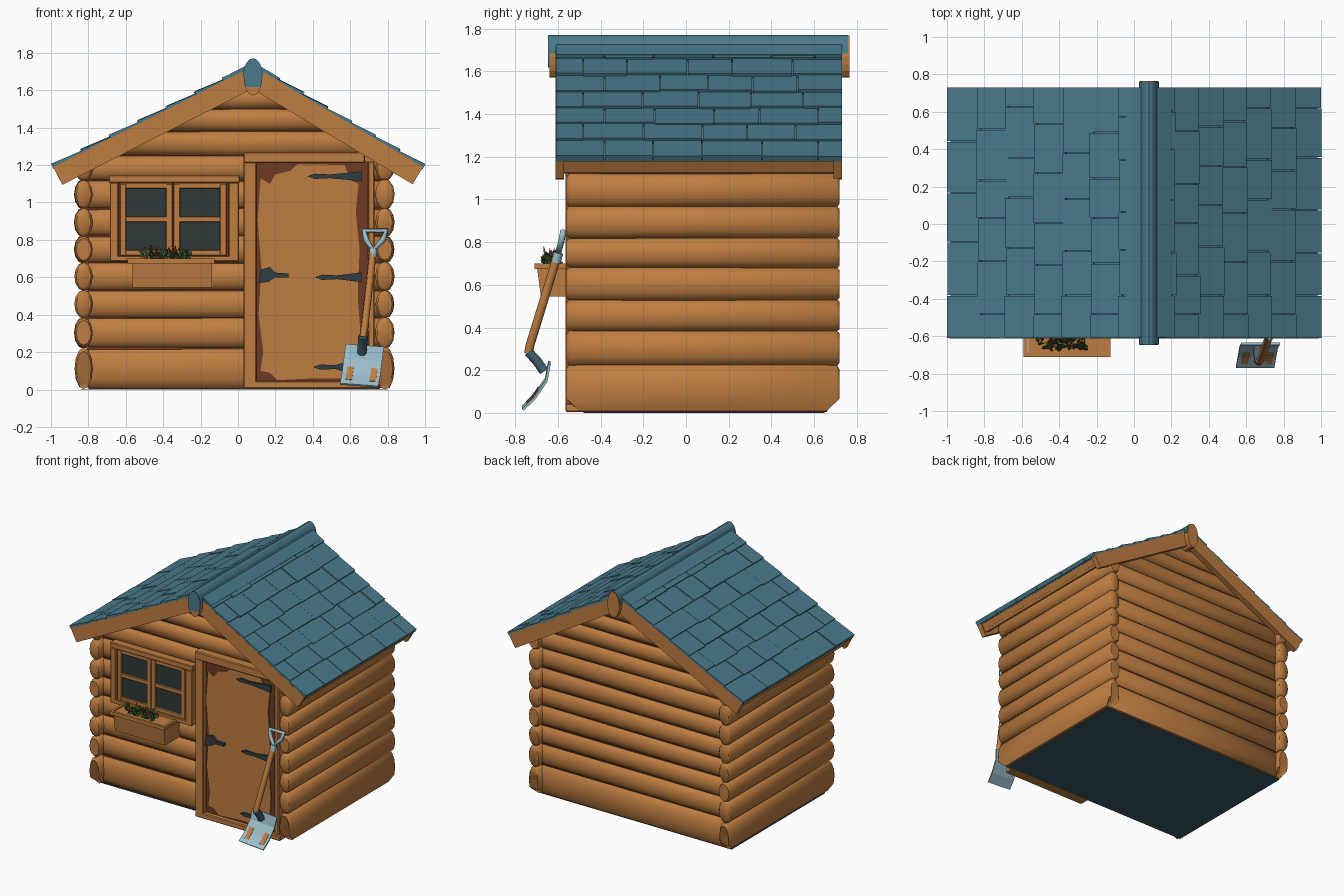
import bpy, bmesh, math, random
from mathutils import Vector, Matrix

random.seed(4)
old = bpy.data.objects.get("Cube")
if old:
    bpy.data.objects.remove(old, do_unlink=True)


def material(name, r, g, b):
    m = bpy.data.materials.new(name)
    m.use_nodes = True
    m.diffuse_color = (r, g, b, 1)
    for n in m.node_tree.nodes:
        if n.type == 'BSDF_PRINCIPLED':
            n.inputs["Base Color"].default_value = (r, g, b, 1)
            n.inputs["Roughness"].default_value = 0.8
    return m


WOOD = material("warm wood", .52, .207, .053)
DARK = material("dark red wood", .15, .043, .017)
ROOF = material("blue shingle", .068, .195, .26)
IRON = material("black iron", .03, .047, .055)
GLASS = material("dark glass", .029, .04, .04)
METAL = material("pale metal", .33, .52, .6)
STEEL = material("dark blue steel", .06, .125, .165)
FLOOR = material("floor slate", .043, .1, .13)
LEAF = material("leaf green", .035, .1, .025)
PETAL = material("petal red", .3, .045, .025)


def finish(name, bm, mat, smooth=False):
    bmesh.ops.recalc_face_normals(bm, faces=bm.faces)
    me = bpy.data.meshes.new(name)
    bm.to_mesh(me)
    bm.free()
    me.materials.append(mat)
    ob = bpy.data.objects.new(name, me)
    bpy.context.collection.objects.link(ob)
    if smooth:
        bpy.ops.object.select_all(action='DESELECT')
        ob.select_set(True)
        bpy.context.view_layer.objects.active = ob
        bpy.ops.object.shade_smooth_by_angle(angle=math.radians(48))
    return ob


def loft(bm, rings):
    rows = [[bm.verts.new(p) for p in ring] for ring in rings]
    n = len(rows[0])
    for a, b in zip(rows, rows[1:]):
        for i in range(n):
            bm.faces.new((a[i], a[(i + 1) % n], b[(i + 1) % n], b[i]))
    bm.faces.new(rows[0][::-1])
    bm.faces.new(rows[-1])


def add_prism(bm, pts, lo, hi, axis='y'):
    # profile is (x, z) along y, or (y, z) along x
    place = (lambda p, s: (p[0], s, p[1])) if axis == 'y' else (lambda p, s: (s, p[0], p[1]))
    loft(bm, [[place(p, s) for p in pts] for s in (lo, hi)])


def prism(name, pts, lo, hi, mat, axis='y'):
    bm = bmesh.new()
    add_prism(bm, pts, lo, hi, axis)
    return finish(name, bm, mat)


def box(name, x0, x1, y0, y1, z0, z1, mat, bevel=0):
    ob = prism(name, [(x0, z0), (x1, z0), (x1, z1), (x0, z1)], y0, y1, mat)
    if bevel:
        mod = ob.modifiers.new("edge", 'BEVEL')
        mod.width, mod.segments = bevel, 1


def tube(name, pts, radius, mat, cyclic=False):
    cu = bpy.data.curves.new(name, 'CURVE')
    cu.dimensions = '3D'
    cu.bevel_depth, cu.bevel_resolution, cu.use_fill_caps = radius, 1, True
    sp = cu.splines.new('POLY')
    sp.points.add(len(pts) - 1)
    for q, p in zip(sp.points, pts):
        q.co = (*p, 1)
    sp.use_cyclic_u = cyclic
    cu.materials.append(mat)
    bpy.context.collection.objects.link(bpy.data.objects.new(name, cu))


# Roof frame: distance t down a slope, n out of it
APEX = Vector((.08, 1.71))
EAVE = {"right": Vector((-.98, 1.175)), "left": Vector((.98, 1.175))}


def on_slope(side, t, n):
    d = (EAVE[side] - APEX).normalized()
    out = Vector((-d.y, d.x)) if side == "left" else Vector((d.y, -d.x))
    return tuple(APEX + d * t + out * n)


def roof_limit(side, z):
    e = EAVE[side]
    return APEX.x + (APEX.y - .055 - z) * (e.x - APEX.x) / (APEX.y - e.y)


# Logs, trimmed to the roof and the ground
def log(name, axis, c, zc, rc, rz, lo, hi):
    rings = []
    for s, k in ((lo, .8), (lo + .015, 1), ((lo + hi) / 2, 1), (hi - .015, 1), (hi, .8)):
        k *= random.uniform(.95, 1.05)
        ring = []
        for i in range(12):
            a = math.tau * i / 12
            u, z = c + rc * k * math.cos(a), max(.003, zc + rz * k * math.sin(a))
            if axis == 'x':
                x = min(max(s, roof_limit("right", z)), roof_limit("left", z))
                ring.append((x, u, z))
            else:
                pull = .06 if z < .05 else 0
                ring.append((u, min(max(s, lo + pull), hi - pull), z))
        rings.append(ring)
    bm = bmesh.new()
    loft(bm, rings)
    finish(name, bm, WOOD, True)


ROWS = [0, .224, .383, .53, .678, .82, .967, 1.12, 1.25, 1.38, 1.5, 1.61]
for i, (a, b) in enumerate(zip(ROWS, ROWS[1:])):
    zc, rz = (a + b) / 2, (b - a) / 2 + .003
    log(f"front_log_{i}", 'x', -.465, zc, .05, rz, -.81, .77)
    log(f"back_log_{i}", 'x', .635, zc, .05, rz, -.81, .77)
    if b < 1.3:
        log(f"right_log_{i}", 'y', -.825, zc, .05, rz, -.56, .72)
        log(f"left_log_{i}", 'y', .785, zc, .05, rz, -.56, .72)

prism("wall_core", [(-.81, .01), (.77, .01), (.77, 1.22), (.08, 1.63), (-.81, 1.2)], -.48, .65, DARK)
box("floor", -.842, .798, -.48, .65, 0, .004, FLOOR)

# Roof deck, shingles and barge boards
COUNT = 7
for side in EAVE:
    length = (EAVE[side] - APEX).length

    def strip(t0, t1, n0, n1):
        return [on_slope(side, *p) for p in ((t0, n0), (t1, n0), (t1, n1), (t0, n1))]
    prism(f"{side}_roof_deck", strip(0, length - .01, -.045, 0), -.58, .7, WOOD)
    prism(f"{side}_eave_board", strip(length - .06, length - .012, -.065, 0), -.58, .7, WOOD)
    prism(f"{side}_underlay", strip(0, length - .005, 0, .012), -.6, .72, ROOF)
    for end, y in (("front", -.611), ("back", .691)):
        prism(f"{side}_{end}_barge_board", strip(0, length, -.09, .017), y, y + .04, WOOD)
    bm = bmesh.new()
    for r in range(COUNT):
        t0, t1 = max(0, r * length / COUNT - .02), (r + 1) * length / COUNT
        y = -.61
        step = .13 if r % 2 else .23
        while y < .73:
            y1 = y + step
            if y1 > .65:
                y1 = .736
            lift, drop = random.uniform(-.003, .003), random.uniform(-.012, 0)
            if r == COUNT - 1:
                drop = .004
            pts = [(t0, .006), (t1 + drop, .006), (t1 + drop, .035 + lift), (t0, .023 + lift)]
            add_prism(bm, [on_slope(side, *p) for p in pts], y, y1 - .005, 'y')
            y = y1
            step = random.uniform(.2, .29)
    finish(f"{side}_shingles", bm, ROOF)
    prism(f"{side}_ridge_flashing", strip(0, .12, .01, .036), -.608, .73, ROOF)


# Ridge beam with its blue cap
def arc(rx, rz, a0, a1, n):
    angs = [math.radians(a0 + (a1 - a0) * i / n) for i in range(n + 1)]
    return [(.08 + rx * math.cos(a), 1.67 + rz * math.sin(a)) for a in angs]


prism("ridge_beam", arc(.05, .098, 0, 337.5, 15), -.64, .765, WOOD)
prism("ridge_cap", arc(.054, .101, 8, 172, 8), -.645, .758, ROOF)
prism("ridge_end_plate", arc(.05, .098, -32, 212, 12), -.646, -.638, ROOF)

# Door with worn edges, frame and ironwork
box("door_slab", .09, .72, -.53, -.44, .03, 1.22, DARK)
worn = [(.12, .1), (.17, .09), (.21, .05), (.42, .06), (.64, .06), (.655, .3), (.64, .5), (.65, .75),
        (.63, .95), (.645, 1.1), (.6, 1.12), (.57, 1.2), (.32, 1.205), (.28, 1.17), (.2, 1.15), (.17, 1.1),
        (.12, 1.13), (.105, .9), (.125, .65), (.11, .4), (.135, .2)]
prism("door_face", worn, -.538, -.53, WOOD)
box("door_post_right", .03, .1, -.565, -.46, .01, 1.27, WOOD, .006)
box("door_post_left", .695, .73, -.555, -.46, .01, 1.22, WOOD, .006)
box("door_lintel", .03, .68, -.57, -.46, 1.21, 1.27, WOOD, .006)
box("door_step", .03, .75, -.565, -.46, .004, .045, WOOD, .006)
for i, (z, x0, x1) in enumerate(((.12, .4, .57), (.6, .41, .66), (1.14, .37, .66))):
    prism(f"hinge_strap_{i}", [(x0, z), (x0 + .04, z - .014), (x0 + .12, z - .01), (x1, z - .026),
                              (x1, z + .026), (x0 + .12, z + .01), (x0 + .04, z + .014)], -.552, -.536, IRON)
prism("door_latch", [(.11, .57), (.16, .575), (.2, .6), (.27, .6), (.27, .62), (.2, .625),
                     (.17, .655), (.12, .64)], -.56, -.536, IRON)

# Window
box("window_backing", -.66, -.02, -.53, -.46, .7, 1.14, DARK)
for name, x0, x1, z0, z1 in (("top", -.69, .01, 1.105, 1.145), ("right", -.685, -.64, .7, 1.105),
                             ("left", -.05, .005, .7, 1.105), ("bottom", -.685, .005, .685, .715)):
    box(f"window_frame_{name}", x0, x1, -.565, -.46, z0, z1, WOOD, .004)
for i, (x0, x1) in enumerate(((-.632, -.35), (-.345, -.062))):
    box(f"window_pane_{i}", x0, x1, -.54, -.52, .725, 1.09, GLASS)
    for x in (x0, x1 - .034):
        box("sash_stile", x, x + .034, -.556, -.52, .72, 1.1, WOOD, .003)
    for z in (.715, .895, 1.075):
        box("sash_rail", x0, x1, -.554, -.52, z, z + .03, WOOD, .003)

# Window box and flowers
prism("planter", [(-.5, .545), (-.68, .545), (-.7, .695), (-.5, .695)], -.565, -.14, WOOD, 'x')
box("planter_rim_front", -.59, -.125, -.71, -.69, .675, .7, WOOD)
for x in (-.59, -.145):
    box("planter_rim_side", x, x + .02, -.71, -.55, .675, .7, WOOD)


def clump(name, count, size, top, mat):
    bm = bmesh.new()
    for _ in range(count):
        at = Vector((random.uniform(-.51, -.26), random.uniform(-.665, -.6), random.uniform(.705, top)))
        turn = Matrix.Rotation(random.uniform(0, 6), 4, 'Z') @ Matrix.Rotation(random.uniform(0, 1.3), 4, 'X')
        bmesh.ops.create_cone(bm, cap_ends=True, segments=3, radius1=size * .5, radius2=0,
                              depth=size * 2, matrix=Matrix.Translation(at) @ turn)
    finish(name, bm, mat)


clump("flower_leaves", 80, .022, .745, LEAF)
clump("flower_petals", 16, .016, .77, PETAL)

# Shovel leaning on the wall
tube("shovel_shaft", [(.72, -.605, .73), (.705, -.65, .58), (.675, -.73, .32), (.668, -.738, .28)], .021, WOOD)
tube("shovel_neck", [(.668, -.738, .285), (.665, -.7, .245), (.663, -.665, .195)], .025, STEEL)
tube("shovel_socket", [(.718, -.61, .705), (.724, -.598, .75)], .023, METAL)
tube("shovel_grip", [(.723, -.6, .745), (.685, -.585, .8), (.675, -.575, .85),
                     (.79, -.575, .85), (.775, -.585, .8)], .016, METAL, True)

BEND = [(-.64, .235), (-.655, .155), (-.71, .075), (-.765, .022)]


def blade_point(u, v, lift=0):
    i = min(int(v * 3), 2)
    (ya, za), (yb, zb) = BEND[i], BEND[i + 1]
    f = v * 3 - i
    x = .575 + .205 * u - .03 * v
    return Vector((x, ya + (yb - ya) * f - lift, za + (zb - za) * f + .015 * (.5 - u)))


def blade_sheet(name, cells, mat, lift, thick):
    bm = bmesh.new()
    for u0, u1, v0, v1 in cells:
        bm.faces.new([bm.verts.new(blade_point(u, v, lift))
                      for u, v in ((u0, v0), (u0, v1), (u1, v1), (u1, v0))])
    bmesh.ops.remove_doubles(bm, verts=bm.verts, dist=.0005)
    ob = finish(name, bm, mat)
    mod = ob.modifiers.new("thickness", 'SOLIDIFY')
    mod.thickness, mod.offset = thick, 0


blade_sheet("shovel_blade", [(0, 1, i / 3, (i + 1) / 3) for i in range(3)], METAL, 0, .012)
blade_sheet("blade_rust", [(u, u + .17, v, v + .17) for u in (.12, .74) for v in (.49, .66)], WOOD, .011, .003)
